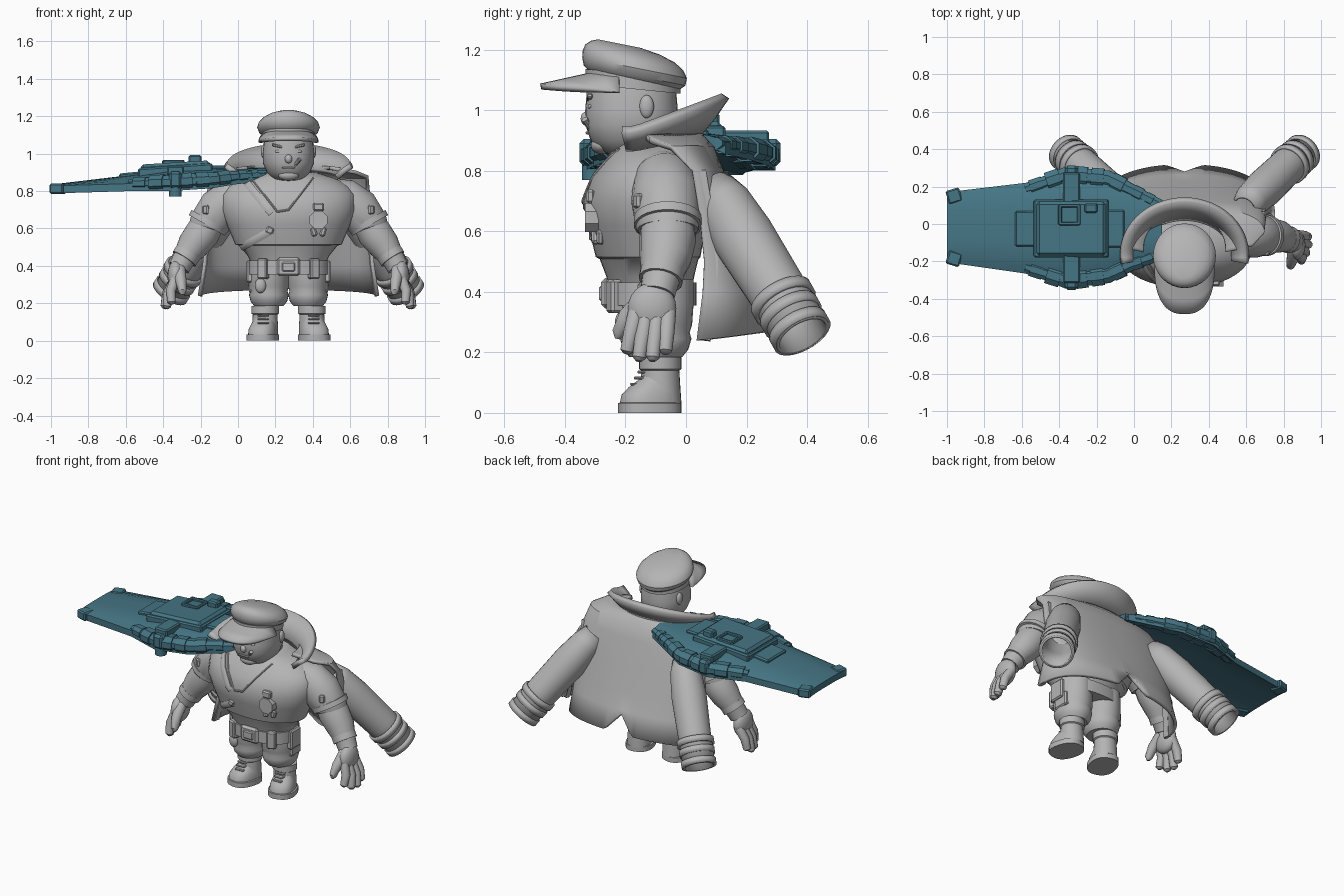
import bpy, bmesh
from math import sin, cos, pi, copysign, radians
from mathutils import Vector, Matrix

cube = bpy.data.objects.get("Cube")
if cube:
    bpy.data.objects.remove(cube)

CX = 0.27  # centre line of the figure


def material(name, rgb):
    m = bpy.data.materials.new(name)
    m.use_nodes = True
    m.diffuse_color = (*rgb, 1)
    m.node_tree.nodes["Principled BSDF"].inputs["Base Color"].default_value = (*rgb, 1)
    return m


GREY = material("light grey", (0.46, 0.46, 0.46))
TEAL = material("deep teal", (0.06, 0.18, 0.235))
made = []


def finish(name, bm, mat):
    bmesh.ops.recalc_face_normals(bm, faces=bm.faces)
    me = bpy.data.meshes.new(name)
    bm.to_mesh(me)
    bm.free()
    me.materials.append(mat)
    ob = bpy.data.objects.new(name, me)
    bpy.context.collection.objects.link(ob)
    made.append(ob)
    return ob


def grid(name, rows, mat=GREY, wrap=True, caps=True):
    """Skin a list of point rows; wrap closes each row into a ring."""
    bm = bmesh.new()
    vs = [[bm.verts.new(p) for p in r] for r in rows]
    n = len(rows[0])
    for a, b in zip(vs, vs[1:]):
        for i in range(n if wrap else n - 1):
            j = (i + 1) % n
            bm.faces.new((a[i], a[j], b[j], b[i]))
    if wrap and caps:
        bm.faces.new(vs[0])
        bm.faces.new(vs[-1])
    return finish(name, bm, mat)


def thicken(ob, thick, offset=0):
    mod = ob.modifiers.new("thickness", "SOLIDIFY")
    mod.thickness, mod.offset = thick, offset


def ring(x, y, z, rx, ry, n=28, p=2.0, tilt=0.0):
    pts = []
    for i in range(n):
        c, s = cos(2 * pi * i / n), sin(2 * pi * i / n)
        dx = rx * copysign(abs(c) ** (2 / p), c)
        dy = ry * copysign(abs(s) ** (2 / p), s)
        pts.append((x + dx, y + dy, z - tilt * dy))
    return pts


def tube(name, pts, radii, mat=GREY, n=18, ref=(0, 1, 0), caps=True):
    pts = [Vector(p) for p in pts]
    rows = []
    for i, p in enumerate(pts):
        t = pts[min(i + 1, len(pts) - 1)] - pts[max(i - 1, 0)]
        u = t.cross(Vector(ref)).normalized()
        v = u.cross(t).normalized()
        r = radii[i] if isinstance(radii, list) else radii
        a, b = r if isinstance(r, tuple) else (r, r)
        rows.append([p + u * a * cos(2 * pi * (k + .5) / n) + v * b * sin(2 * pi * (k + .5) / n)
                     for k in range(n)])
    return grid(name, rows, mat, caps=caps)


def ball(name, c, size, mat=GREY):
    bm = bmesh.new()
    bmesh.ops.create_uvsphere(bm, u_segments=20, v_segments=12, radius=1,
                              matrix=Matrix.Translation(c) @ Matrix.Diagonal((*size, 1)))
    return finish(name, bm, mat)


def box(name, c, size, mat=GREY, turn=0, axis="Z", bevel=0.008):
    bm = bmesh.new()
    bmesh.ops.create_cube(bm, size=1, matrix=Matrix.Translation(c) @ Matrix.Rotation(turn, 4, axis)
                          @ Matrix.Diagonal((*size, 1)))
    bmesh.ops.bevel(bm, geom=bm.edges[:], offset=bevel, segments=1, affect="EDGES")
    return finish(name, bm, mat)


# Torso: z, centre y, half width, half depth
TORSO = [(.38, -.115, .19, .13), (.45, -.118, .215, .145), (.508, -.122, .262, .163),
         (.515, -.125, .285, .173), (.62, -.13, .33, .195), (.70, -.13, .36, .21),
         (.78, -.115, .36, .195), (.82, -.105, .33, .175), (.86, -.10, .27, .15), (.90, -.09, .15, .12)]
grid("jacket_torso", [ring(CX, y, z, rx, ry, 36, 2.1) for z, y, rx, ry in TORSO])


def chest(dx, z):
    """Point on the front of the torso."""
    for a, b in zip(TORSO, TORSO[1:]):
        if a[0] <= z <= b[0]:
            f = (z - a[0]) / (b[0] - a[0])
            y, rx, ry = (a[k] + (b[k] - a[k]) * f for k in (1, 2, 3))
            return Vector((CX + dx, y - ry * max(0, 1 - abs(dx / rx) ** 2.1) ** (1 / 2.1), z))


def strap(name, ends, width, thick):
    pts = []
    for (x0, z0), (x1, z1) in zip(ends, ends[1:]):
        pts += [chest(x0 + (x1 - x0) * k / 8, z0 + (z1 - z0) * k / 8) for k in range(8)]
    tube(name, pts + [chest(*ends[-1])], (width, thick), n=8)


strap("upper_strap", [(-.22, .84), (-.09, .68)], .022, .010)
strap("lower_strap", [(-.25, .50), (-.09, .59)], .022, .010)
strap("jacket_opening", [(-.20, .87), (-.06, .69), (.0, .70), (.13, .87)], .006, .006)
box("strap_buckle", chest(-.10, .59), (.04, .022, .04), turn=.5, axis="Y")

# Medal on the chest
medal = chest(.16, .645)
box("medal_ribbon", chest(.16, .715), (.06, .03, .045))
tube("medal_disc", [medal + Vector((0, .02, 0)), medal - Vector((0, .024, 0))], .052, ref=(1, 0, 0), n=8)
for s in (1, -1):
    box("medal_tail", chest(.16 + s * .025, .582), (.03, .026, .05), turn=s * .3, axis="Y")

# Belt and pouches
grid("belt", [ring(CX, -.115, z, .215, .15, 32, 2.3) for z in (.355, .43)])
box("belt_buckle", (CX, -.265, .395), (.125, .03, .10), bevel=.013)
box("buckle_centre", (CX, -.28, .395), (.07, .015, .05), bevel=.006)
for s in (1, -1):
    box("belt_pouch", (CX + s * .135, -.232, .385), (.055, .05, .11), turn=s * .4)
    box("side_pouch", (CX + s * .20, -.11, .37), (.05, .10, .12))
ball("hanging_badge", (CX - .15, -.215, .295), (.03, .02, .04))

# Head
HEAD = [(.85, .05, .06), (.865, .085, .10), (.90, .115, .135), (.95, .137, .152),
        (1.0, .138, .153), (1.06, .132, .148), (1.13, .12, .14)]
grid("head", [ring(CX, -.18, z, rx, ry, 32, 2.2) for z, rx, ry in HEAD])
tube("neck", [(CX, -.10, .82), (CX, -.11, .96)], .10)
ball("nose", (CX, -.328, .972), (.02, .02, .024))
box("mouth", (CX, -.326, .925), (.07, .012, .01), bevel=.003)
ball("chin", (CX, -.28, .885), (.055, .035, .03))
tube("cigar", [(CX + .035, -.315, .94), (CX + .06, -.335, .97)], .011, n=10)
for s in (1, -1):
    ball("ear", (CX + s * .132, -.13, 1.012), (.016, .024, .038))
    ball("eye", (CX + s * .05, -.315, 1.012), (.022, .01, .009))
    box("eyebrow", (CX + s * .055, -.318, 1.04), (.07, .018, .014), turn=-s * .25, axis="Y", bevel=.004)

# Cap: crown peaked at the front and leaning back, band and visor
CROWN = [(1.10, -.17, .138, .152), (1.115, -.17, .158, .168), (1.14, -.17, .168, .173),
         (1.165, -.175, .16, .166), (1.187, -.185, .138, .148), (1.206, -.20, .105, .115),
         (1.22, -.22, .06, .07)]
grid("cap_crown", [ring(CX, y, z, rx, ry, 32, tilt=.20) for z, y, rx, ry in CROWN])
grid("cap_band", [ring(CX, -.175, z, .143, .157, 32, tilt=.10) for z in (1.07, 1.12)])
rows = []
for r in (0, .35, .7, 1):
    row = []
    for i in range(25):
        c, s = cos(pi * i / 24), sin(pi * i / 24)
        row.append((CX + .152 * copysign(abs(c) ** .8, c), -.22 - .26 * r * s ** .75,
                    1.058 + .078 * s - .058 * r * s))
    rows.append(row)
thicken(grid("cap_visor", rows, wrap=False), .02)


# Standing collar of the coat
def collar_row(rx, ry, base, rise):
    return [(CX + rx * cos(a), -.17 + ry * sin(a), base + rise * max(0, sin(a)))
            for a in (radians(-8 + 196 * i / 32) for i in range(33))]


thicken(grid("coat_collar", [collar_row(.26, .20, .875, .04), collar_row(.30, .255, .91, .07),
                             collar_row(.337, .30, .935, .112)], wrap=False), .03)

# Draped coat: z, half width, front edge y, back y
COAT = [(.925, .22, -.15, .04), (.90, .36, -.12, .06), (.875, .42, -.05, .085), (.80, .425, .02, .115),
        (.65, .43, .045, .165), (.50, .44, .06, .22), (.40, .45, .055, .255), (.24, .475, .035, .31)]
rows = []
for k, (z, w, yf, yb) in enumerate(COAT):
    row = []
    for i in range(65):
        c, s = cos(pi * i / 64), sin(pi * i / 64)
        x, notch, rise = w * copysign(abs(c) ** .9, c), 0, 0
        if k == len(COAT) - 1:  # V notch at the back of the hem
            notch, rise = max(0, .11 * (1 - abs(x) / .10)), .035 * s
        row.append((CX + x, yf + (yb - yf) * s ** .8 - notch * .34, z + notch + rise))
    rows.append(row)
thicken(grid("coat_body", rows, wrap=False), .02)

for s, side in ((1, "left"), (-1, "right")):
    def P(dx, y, z):
        return Vector((CX + s * dx, y, z))

    # Empty coat sleeve with cuff rings
    a, b = P(.54, .30, .405), P(.635, .385, .255)
    sleeve = tube(side + "_coat_sleeve", [P(.32, .085, .75), P(.355, .125, .69), P(.425, .19, .58), a, b],
                  [.07, .092, .104, .098, .096], caps=False, n=24)
    thicken(sleeve, .012, -1)
    for f, r in ((.25, .110), (.55, .105), (.9, .104)):
        thicken(tube(side + "_sleeve_cuff", [a.lerp(b, f - .1), a.lerp(b, f + .09)], r, n=24, caps=False),
                .015, -1)
    # Coat front trim
    tube(side + "_coat_trim", [P(w - .005, yf + .025, z) for z, w, yf, yb in COAT[3:]], (.014, .03), n=4)
    # Arm in short sleeve
    tube(side + "_short_sleeve", [P(.22, -.08, .785), P(.295, -.07, .765), P(.37, -.065, .705),
                                  P(.43, -.06, .62), P(.435, -.06, .605)], [.085, .105, .116, .106, .10], n=24)
    tube(side + "_sleeve_hem", [P(.421, -.06, .645), P(.436, -.06, .618)], .112, n=24)
    box(side + "_sleeve_tab", P(.44, -.155, .70), (.035, .03, .05), turn=s * .5)
    tube(side + "_forearm", [P(.42, -.06, .64), P(.46, -.06, .575), P(.51, -.068, .51), P(.56, -.085, .435),
                             P(.585, -.095, .39)], [.085, .094, .086, .062, .058])
    tube(side + "_wristband", [P(.538, -.078, .468), P(.558, -.084, .437)], .073)
    # Hand
    ball(side + "_palm", P(.602, -.112, .345), (.045, .08, .085))
    tips = ((.625, -.195, .205), (.65, -.155, .183), (.662, -.11, .183), (.66, -.068, .205))
    for k, tip in enumerate(tips):
        base = P(.605, -.165 + .035 * k, .33)
        end = P(*tip)
        knuckle = base.lerp(end, .5) + Vector((s * .014, 0, 0))
        tube(side + "_finger", [base, knuckle, end, end + (end - base) * .08],
             [.028, .027, .023, .010], n=12, ref=(1, 0, 0))
    tube(side + "_thumb", [P(.585, -.13, .38), P(.575, -.195, .32), P(.567, -.222, .265), P(.565, -.226, .245)],
         [.036, .030, .023, .009], n=12, ref=(1, 0, 0))
    # Leg and boot
    LEG = [(.44, .10, .125), (.36, .106, .125), (.29, .108, .120), (.265, .100, .112), (.245, .106, .118),
           (.21, .098, .108), (.185, .078, .088)]
    grid(side + "_trouser_leg", [ring(CX + s * .105, -.10, z, rx, ry) for z, rx, ry in LEG])
    box(side + "_thigh_pocket", P(.195, -.09, .30), (.035, .10, .09))
    SHAFT = [(.03, .07, .07), (.09, .068, .066), (.14, .066, .063), (.145, .074, .07), (.185, .074, .07)]
    grid(side + "_boot_shaft", [ring(CX + s * .125, -.085, z, rx, ry) for z, rx, ry in SHAFT])
    FOOT = [(0, 0, .083, .104), (.032, 0, .083, .104), (.034, 0, .074, .098), (.06, .002, .073, .095),
            (.085, .012, .065, .080), (.11, .028, .056, .062), (.135, .036, .048, .054)]
    foot = grid(side + "_boot_foot", [ring(0, y, z, rx, ry, p=2.4) for z, y, rx, ry in FOOT])
    foot.location = (CX + s * .137, -.12, 0)
    foot.rotation_euler.z = s * .28
    for z in (.095, .115, .135):
        box(side + "_boot_lace", P(.135, -.143 - (.135 - z) * .6, z), (.06, .035, .009), bevel=.003)

# Shoulder-mounted wing: x, front y, back y, top z, droop at the edges
WING = [(-1.0, -.205, .17, .835, .008), (-.58, -.265, .22, .885, .045), (-.36, -.335, .295, .915, .075),
        (-.14, -.305, .275, .925, .07), (-.02, -.25, .215, .925, .05), (.15, -.19, .13, .925, .03)]
rows = []
for x, y0, y1, z, droop in WING:
    line = [((y0 + y1) / 2 + (y1 - y0) / 2 * t / 6, z - droop * abs(t / 6) ** 3) for t in range(-6, 7)]
    rows.append([(x, y, h) for y, h in line] + [(x, y, h - .04) for y, h in reversed(line)])
grid("wing_plate", rows, TEAL)

for e, s in ((1, -1), (2, 1)):  # front edge, back edge
    edge = [Vector((w[0], w[e] - s * .035, w[3] - w[4] * .75 - .012)) for w in WING]
    tube("wing_edge_armour", edge[1:], [(.026, .03), (.042, .05), (.042, .05), (.034, .04), (.02, .03)], TEAL, n=8)
    # Broad armour bands wrapped round the edge
    for k, f0, f1, r in ((1, .12, .42, .036), (1, .52, .85, .046), (2, .22, .5, .049), (2, .6, .9, .048),
                         (3, .2, .7, .044), (4, .1, .35, .036), (4, .5, .7, .032)):
        ends = [edge[k].lerp(edge[k + 1], f) for f in (f0, f1)]
        tube("wing_band", ends, (r, r * 1.2), TEAL, n=8)
    box("wing_tip_clamp", (-.962, edge[0].y + s * .015, .813), (.075, .075, .055), TEAL, turn=s * .3)
    box("wing_hinge_bar", (-.335, s * .21 - .02, .908), (.09, .17, .05), TEAL)
    box("wing_hinge_cap", (-.335, s * .295 - .02, .86), (.07, .075, .09), TEAL, bevel=.015)
tube("wing_knob", [(-.335, -.31, .83), (-.335, -.31, .77)], .035, TEAL, n=12)

# Central housing on the wing
box("wing_housing_base", (-.335, -.025, .905), (.40, .31, .06), TEAL, turn=-.07, axis="Y")
box("wing_housing", (-.335, -.025, .928), (.37, .29, .05), TEAL, turn=-.06, axis="Y", bevel=.015)
box("wing_step", (-.575, -.025, .882), (.12, .19, .035), TEAL, turn=-.1, axis="Y")
box("wing_front_step", (-.10, -.025, .922), (.10, .20, .03), TEAL)
for s in (1, -1):
    box("screen_frame_side", (-.345 + s * .05, .05, .952), (.02, .11, .03), TEAL, bevel=.005)
    box("screen_frame_end", (-.345, .05 + s * .048, .952), (.11, .02, .03), TEAL, bevel=.005)
box("wing_raised_block", (-.23, .085, .965), (.07, .05, .055), TEAL)

# Smooth shading with sharp edges kept
bpy.ops.object.select_all(action="DESELECT")
for ob in made:
    ob.select_set(True)
bpy.context.view_layer.objects.active = made[0]
bpy.ops.object.shade_smooth_by_angle(angle=radians(35))
